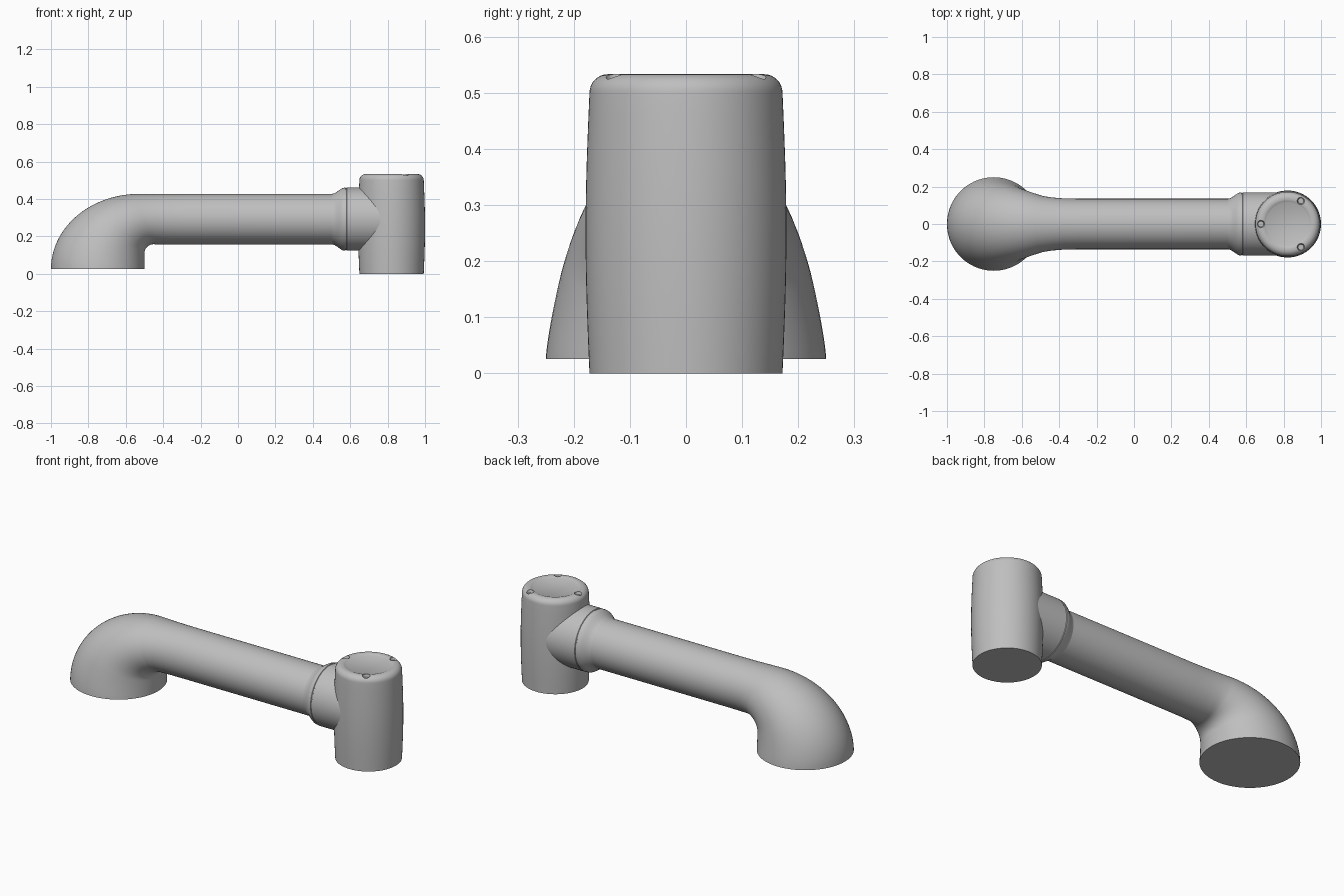
import bpy, bmesh
from math import cos, sin, pi, radians
from mathutils import Vector

if "Cube" in bpy.data.objects:
    bpy.data.objects.remove(bpy.data.objects["Cube"])

SEG = 72
AXIS_Z = 0.292      # height of the arm centre line
BODY_X = 0.821      # centre of the upright body

grey = bpy.data.materials.new("plain grey")
grey.use_nodes = True
grey.diffuse_color = (0.52, 0.52, 0.52, 1)
grey.node_tree.nodes["Principled BSDF"].inputs["Base Color"].default_value = (0.52, 0.52, 0.52, 1)


def ring(centre, u, v):
    """Ellipse around a centre with half axes u and v."""
    return [centre + u * cos(2 * pi * i / SEG) + v * sin(2 * pi * i / SEG) for i in range(SEG)]


def loft(name, rings):
    """Capped skin through a list of equal rings."""
    bm = bmesh.new()
    loops = [[bm.verts.new(p) for p in r] for r in rings]
    for a, b in zip(loops, loops[1:]):
        for i in range(SEG):
            j = (i + 1) % SEG
            bm.faces.new((a[i], a[j], b[j], b[i]))
    bm.faces.new(loops[0])
    bm.faces.new(loops[-1])
    bmesh.ops.recalc_face_normals(bm, faces=bm.faces)
    mesh = bpy.data.meshes.new(name)
    bm.to_mesh(mesh)
    bm.free()
    mesh.materials.append(grey)
    obj = bpy.data.objects.new(name, mesh)
    bpy.context.collection.objects.link(obj)
    return obj


def activate(obj):
    bpy.ops.object.select_all(action='DESELECT')
    obj.select_set(True)
    bpy.context.view_layer.objects.active = obj


def smooth(obj, angle=35):
    activate(obj)
    bpy.ops.object.shade_smooth_by_angle(angle=radians(angle))


def upright(x, y, profile):
    """Rings around a vertical axis from (radius, z) pairs."""
    return [ring(Vector((x, y, z)), Vector((r, 0, 0)), Vector((0, r, 0))) for r, z in profile]


# Arm: flared elbow fanning from the round foot into a straight tube
STEPS = 28
rings = []
for k in range(STEPS + 1):
    t = k / STEPS
    a = t * pi / 2
    outer = Vector((-0.53 - 0.47 * cos(a), 0, 0.025 + 0.402 * sin(a)))
    if t < 0.4:
        inner = Vector((-0.5, 0, 0.025 + 0.085 * t / 0.4))
    else:
        b = (t - 0.4) / 0.6 * pi / 2
        inner = Vector((-0.45 - 0.05 * cos(b), 0, 0.11 + 0.048 * sin(b)))
    width = 0.25 - 0.1 * t ** 1.3
    rings.append(ring((outer + inner) / 2, (outer - inner) / 2, Vector((0, width, 0))))
for x, width in ((-0.44, 0.142), (-0.38, 0.137), (-0.3, 0.135), (0.56, 0.135)):
    rings.append(ring(Vector((x, 0, AXIS_Z)), Vector((0, 0, 0.135)), Vector((0, width, 0))))
smooth(loft("arm", rings))

# Collar: flared sleeve with a fine groove, running into the body
collar_profile = [(0.5, 0.134), (0.515, 0.138), (0.53, 0.147), (0.548, 0.16), (0.56, 0.167),
                  (0.574, 0.169), (0.576, 0.166), (0.58, 0.166), (0.582, 0.169), (0.8, 0.169)]
smooth(loft("collar", [ring(Vector((x, 0, AXIS_Z)), Vector((0, 0, r)), Vector((0, r, 0)))
                       for x, r in collar_profile]))

# Body: slightly barrelled upright with rounded top edge and shallow dish
body_profile = [(0.172 + 0.007 * sin(pi * k / 12), 0.5 * k / 12) for k in range(13)]
body_profile += [(0.139 + 0.033 * cos(k * pi / 16), 0.5 + 0.033 * sin(k * pi / 16))
                 for k in range(1, 9)]
body_profile += [(0.13, 0.533), (0.122, 0.53), (0.115, 0.526)]
body = loft("body", upright(BODY_X, 0, body_profile))

# Three small dents around the top rim
for angle in (60, 180, 300):
    a = radians(angle)
    cutter = loft("dent_cutter", upright(BODY_X + 0.143 * cos(a), 0.143 * sin(a),
                                         [(0.015, 0.518), (0.02, 0.53), (0.021, 0.56)]))
    cutter.hide_render = True
    activate(body)
    mod = body.modifiers.new("dent", 'BOOLEAN')
    mod.operation = 'DIFFERENCE'
    mod.solver = 'EXACT'
    mod.object = cutter
    bpy.ops.object.modifier_apply(modifier=mod.name)
    bpy.data.objects.remove(cutter)
smooth(body)
